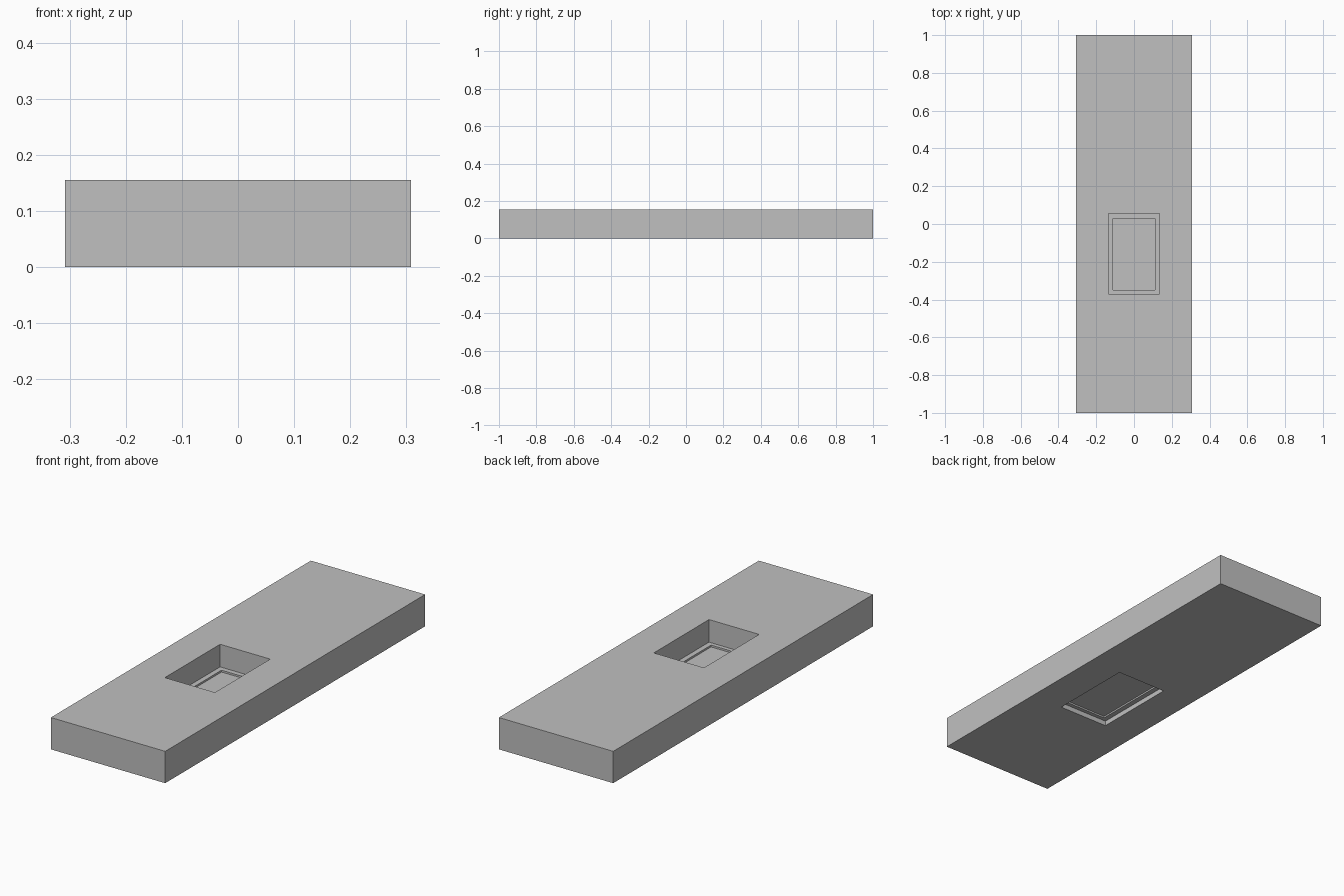
import bpy
import bmesh

cube = bpy.data.objects.get("Cube")
if cube:
    bpy.data.objects.remove(cube, do_unlink=True)

grey = bpy.data.materials.new("plain_grey")
grey.use_nodes = True
colour = (0.53, 0.53, 0.53, 1)
grey.diffuse_color = colour
grey.node_tree.nodes["Principled BSDF"].inputs["Base Color"].default_value = colour

# Rectangles as (half width, front y, back y)
SLAB = (0.308, -1.0, 1.0)
OPENING = (0.135, -0.37, 0.055)
PANE = (0.11, -0.35, 0.03)


def loop(bm, rect, z):
    w, front, back = rect
    return [bm.verts.new((x, y, z)) for x, y in
            ((-w, front), (w, front), (w, back), (-w, back))]


def block(name, outer, z0, z1, hole=None):
    """Rectangular block, with an optional rectangular hole right through."""
    bm = bmesh.new()
    low, high = loop(bm, outer, z0), loop(bm, outer, z1)
    bands = [(low, high)]
    if hole:
        low_in, high_in = loop(bm, hole, z0), loop(bm, hole, z1)
        bands += [(high, high_in), (high_in, low_in), (low_in, low)]
    else:
        bm.faces.new(low[::-1])
        bm.faces.new(high)
    for a, b in bands:
        for i in range(4):
            j = (i + 1) % 4
            bm.faces.new((a[i], a[j], b[j], b[i]))
    bmesh.ops.recalc_face_normals(bm, faces=bm.faces)
    mesh = bpy.data.meshes.new(name)
    bm.to_mesh(mesh)
    bm.free()
    mesh.materials.append(grey)
    obj = bpy.data.objects.new(name, mesh)
    bpy.context.collection.objects.link(obj)
    return obj


# Main slab with its opening, then the rim and thin pane set inside it
block("slab", SLAB, 0.0, 0.155, OPENING)
block("opening_rim", OPENING, 0.024, 0.045, PANE)
block("opening_pane", PANE, 0.032, 0.036)
